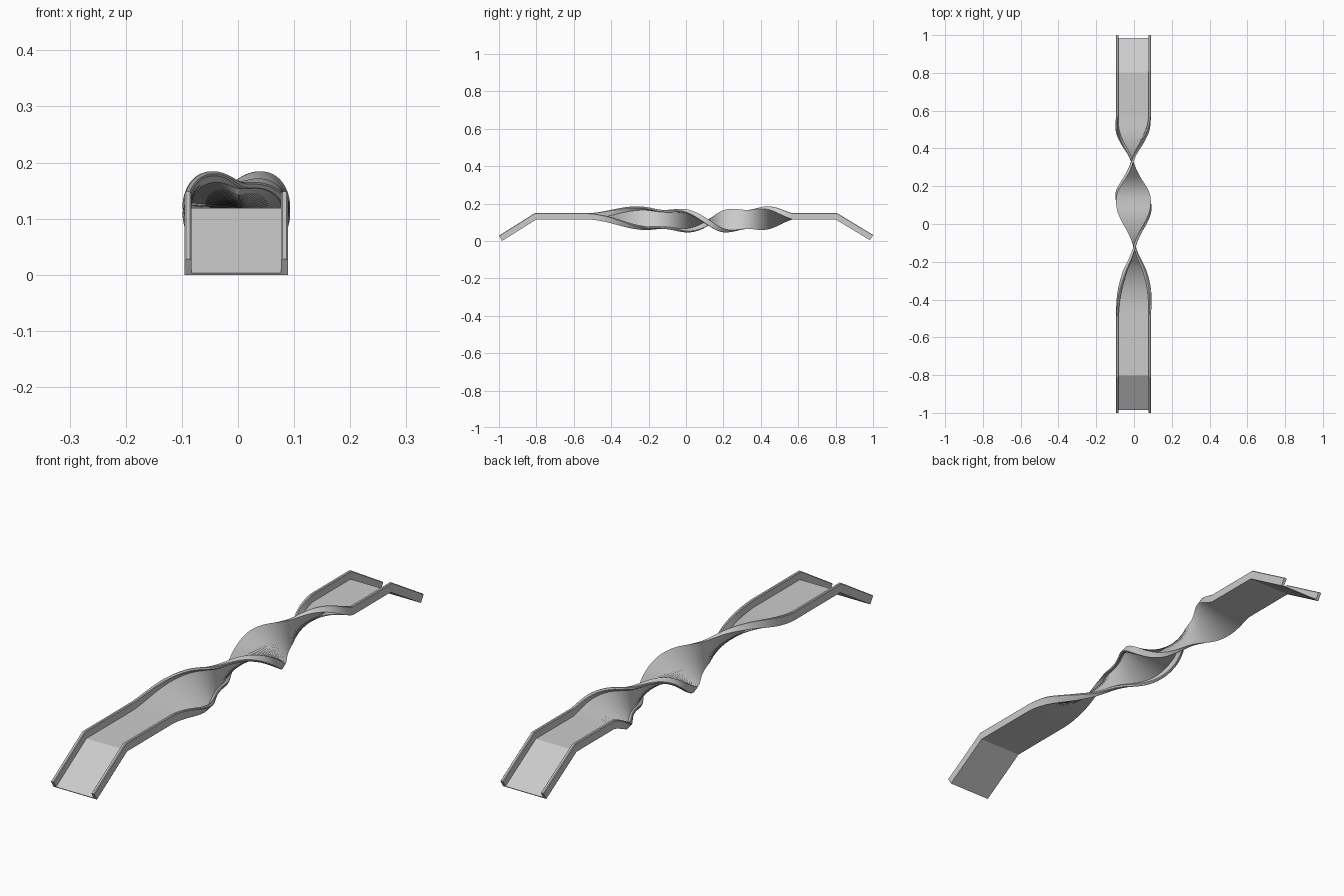
import bpy, bmesh, math

if "Cube" in bpy.data.objects:
    bpy.data.objects.remove(bpy.data.objects["Cube"])

HALF, WALL, FLOOR, RAIL = 0.092, 0.012, 0.004, 0.033
DECK = 0.115          # underside height of the level track
SHIFT = -0.003        # sideways offset that centres the twisted bounds

# twist angle keys along the track: (y, degrees)
KEYS = [(-0.52, 0), (-0.26, 42), (-0.12, 90), (0.0, 135), (0.12, 180),
        (0.22, 225), (0.33, 270), (0.43, 315), (0.57, 360)]


def twist_angle(y):
    """Smooth interpolation through the twist keys."""
    if y <= KEYS[0][0]:
        return 0.0
    if y >= KEYS[-1][0]:
        return 2 * math.pi

    def slope(i):
        if i in (0, len(KEYS) - 1):
            return 40.0 if i == 0 else 180.0
        a, b = KEYS[i - 1], KEYS[i + 1]
        return (b[1] - a[1]) / (b[0] - a[0])

    i = max(k for k in range(len(KEYS) - 1) if KEYS[k][0] <= y)
    (y0, a0), (y1, a1) = KEYS[i], KEYS[i + 1]
    h = y1 - y0
    t = (y - y0) / h
    deg = ((2 * t**3 - 3 * t**2 + 1) * a0 + (t**3 - 2 * t**2 + t) * h * slope(i)
           + (3 * t**2 - 2 * t**3) * a1 + (t**3 - t**2) * h * slope(i + 1))
    return math.radians(deg)


def channel_profile(squeeze, rail_scale):
    """Closed U outline: thin floor with a chamfered rail on each side."""
    w, r, c = HALF * squeeze, RAIL * rail_scale, 0.0025
    right = [(w, 0), (w, r - c), (w - c, r), (w - WALL + c, r),
             (w - WALL, r - c), (w - WALL, FLOOR)]
    return right + [(-u, v) for u, v in reversed(right)]


# cross-sections: (y, z, lean of the section normal along y, twist)
BEND, TILT = 0.80, math.radians(32)
sections = []


def ramp(side, end_z):
    """Sections of one sloping end, from the tip to the level deck."""
    s = side
    lean = math.sin(TILT)
    up = math.cos(TILT)
    mid = math.tan(TILT / 2)
    near = 0.02
    dz = (DECK - end_z) / (0.983 - BEND)
    return [(s * 0.983, end_z, s * lean, up, 0.0),
            (s * (BEND + near), DECK - near * dz, s * lean, up, 0.0),
            (s * BEND, DECK, s * mid, 1.0, 0.0),
            (s * (BEND - near), DECK, 0.0, 1.0, 0.0)]


sections += ramp(-1, 0.0)
N = 120
for k in range(N + 1):
    y = -0.56 + 1.16 * k / N
    sections.append((y, DECK, 0.0, 1.0, twist_angle(y)))
sections += reversed(ramp(1, 0.004))

# skin the sections into one closed channel
bm = bmesh.new()
rings = []
for y, z, ny, nz, a in sections:
    s, c = math.sin(a), math.cos(a)
    prof = channel_profile(1 - 0.45 * abs(s)**3, 1 - 0.6 * s * s)
    rings.append([bm.verts.new((u * c + v * s + SHIFT,
                                y + v * ny,
                                z - u * s + v * c * nz)) for u, v in prof])
for r0, r1 in zip(rings, rings[1:]):
    n = len(r0)
    for i in range(n):
        j = (i + 1) % n
        bm.faces.new((r0[i], r0[j], r1[j], r1[i]))
bm.faces.new(rings[0])
bm.faces.new(rings[-1])
bmesh.ops.recalc_face_normals(bm, faces=bm.faces)

mesh = bpy.data.meshes.new("twisted_track")
bm.to_mesh(mesh)
bm.free()
track = bpy.data.objects.new("twisted_track", mesh)
bpy.context.collection.objects.link(track)
bpy.context.view_layer.objects.active = track
track.select_set(True)
bpy.ops.object.shade_smooth_by_angle(angle=math.radians(30))
